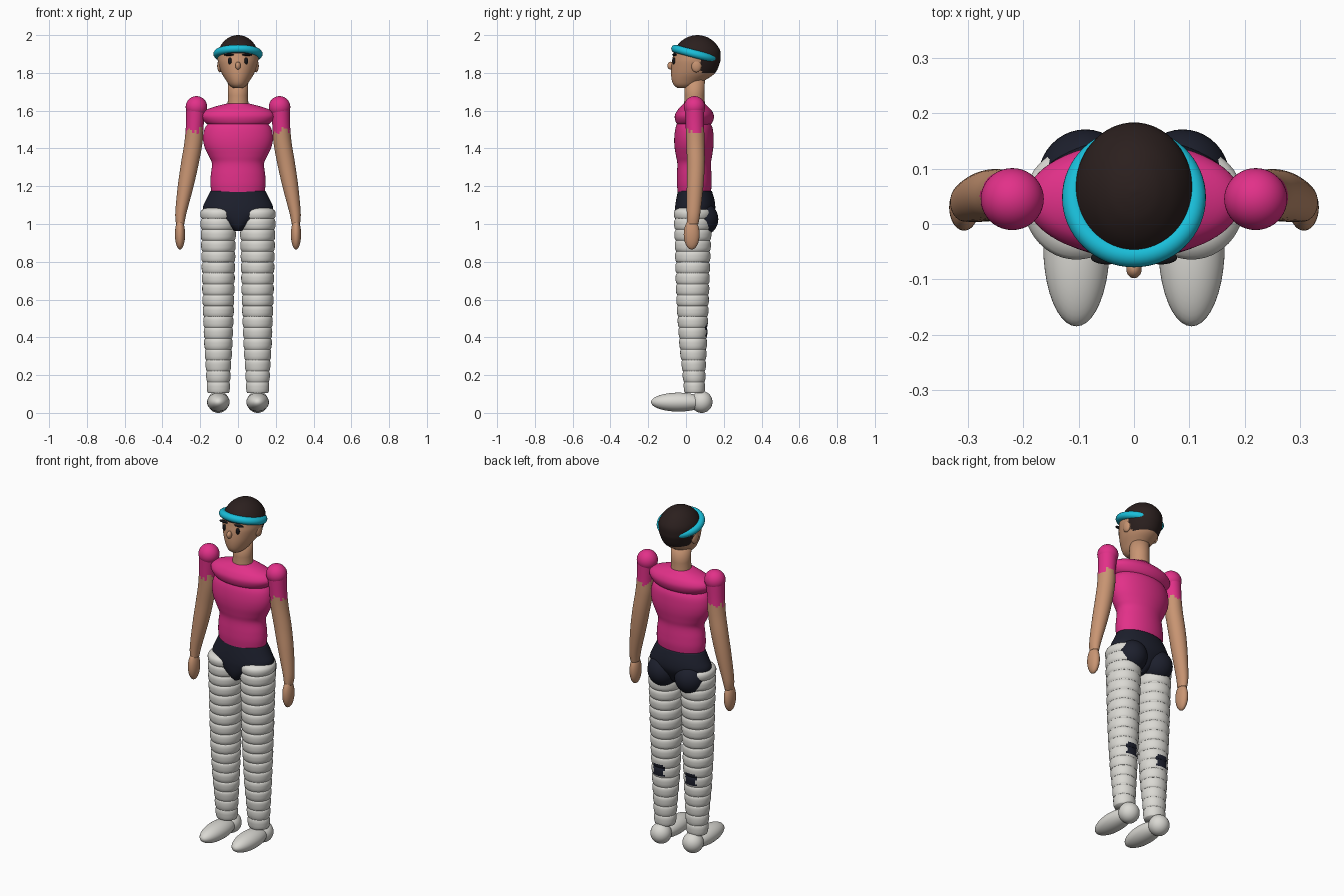
import bpy, bmesh, math, random
from mathutils import Vector

random.seed(4)
cube = bpy.data.objects.get("Cube")
if cube:
    bpy.data.objects.remove(cube, do_unlink=True)


def material(name, rgb):
    m = bpy.data.materials.new(name)
    m.use_nodes = True
    m.diffuse_color = (*rgb, 1)
    m.node_tree.nodes["Principled BSDF"].inputs["Base Color"].default_value = (*rgb, 1)
    return m


PINK = material("pink cloth", (0.76, 0.03, 0.25))
NAVY = material("navy cloth", (0.012, 0.014, 0.026))
HAIR = material("dark brown hair", (0.024, 0.014, 0.013))
SKIN = material("tan skin", (0.58, 0.30, 0.17))
WHITE = material("off white padding", (0.70, 0.69, 0.65))
CYAN = material("cyan band", (0.01, 0.52, 0.70))
BLACK = material("black eyes", (0.008, 0.008, 0.01))


def finish(bm, name, mats, rule=None):
    bmesh.ops.recalc_face_normals(bm, faces=bm.faces)
    for f in bm.faces:
        f.smooth = True
        if rule:
            f.material_index = rule(f.calc_center_median())
    me = bpy.data.meshes.new(name)
    bm.to_mesh(me)
    bm.free()
    for m in mats:
        me.materials.append(m)
    ob = bpy.data.objects.new(name, me)
    bpy.context.collection.objects.link(ob)
    return ob


def spline(keys, steps):
    """Smooth interpolation through the key sections."""
    out = []
    for i in range(len(keys) - 1):
        a, b, c, d = (Vector(keys[min(max(i + k, 0), len(keys) - 1)]) for k in (-1, 0, 1, 2))
        for s in range(steps):
            t = s / steps
            out.append(b + (c - a) * t / 2 + (a * 2 - b * 5 + c * 4 - d) * t * t / 2
                       + (b * 3 - a - c * 3 + d) * t ** 3 / 2)
    return out + [Vector(keys[-1])]


def loft(name, sections, mats, rule=None, segs=48):
    """Skin elliptical sections given as centre x, y, z and half sizes x, y."""
    bm = bmesh.new()
    rings = []
    for cx, cy, z, hx, hy in sections:
        rings.append([bm.verts.new((cx + hx * math.cos(a), cy + hy * math.sin(a), z))
                      for a in (2 * math.pi * k / segs for k in range(segs))])
    for lo, hi in zip(rings, rings[1:]):
        for k in range(segs):
            n = (k + 1) % segs
            bm.faces.new((lo[k], lo[n], hi[n], hi[k]))
    bm.faces.new(rings[0])
    bm.faces.new(rings[-1])
    return finish(bm, name, mats, rule)


def body(name, profile, mats, rule=None, steps=5, segs=64):
    """Loft centred on x = 0 from rows of z, half width, front y, back y."""
    keys = [(0, (f + b) / 2, z, w, (b - f) / 2) for z, w, f, b in profile]
    return loft(name, spline(keys, steps), mats, rule, segs)


def ball(name, centre, half, mat):
    bm = bmesh.new()
    bmesh.ops.create_uvsphere(bm, u_segments=40, v_segments=24, radius=1)
    bmesh.ops.scale(bm, vec=half, verts=bm.verts)
    bmesh.ops.translate(bm, vec=centre, verts=bm.verts)
    return finish(bm, name, [mat])


# Head: hair on the crown and back, skin on the face
body("head", [
    (1.72, .025, -.045, .03), (1.735, .045, -.064, .06), (1.76, .063, -.075, .10),
    (1.80, .087, -.079, .155), (1.85, .104, -.076, .178), (1.88, .108, -.071, .183),
    (1.92, .104, -.062, .180), (1.96, .081, -.034, .153), (1.985, .052, 0, .12),
    (1.996, .027, .03, .09), (2.0, .004, .056, .064)],
    [SKIN, HAIR], lambda c: int(c.z > 1.905 or (c.y > .08 and c.z > 1.80)))
loft("neck", [(0, .045, z, w, w) for z, w in ((1.59, .06), (1.63, .055), (1.68, .053), (1.78, .055))], [SKIN])
ball("nose", (0, -.081, 1.838), (.014, .017, .021), SKIN)

# Headband, raised at the front
bpy.ops.mesh.primitive_torus_add(major_radius=.109, minor_radius=.021, major_segments=64,
                                 minor_segments=20, location=(0, .048, 1.90), rotation=(-.26, 0, 0))
band = bpy.context.object
band.name = "headband"
band.data.materials.append(CYAN)
bpy.ops.object.shade_smooth_by_angle()

# Torso and the wide shoulder yoke above it
body("torso", [
    (1.16, .139, -.043, .13), (1.21, .146, -.048, .136), (1.26, .144, -.048, .135),
    (1.32, .138, -.046, .132), (1.36, .155, -.053, .138), (1.41, .178, -.061, .145),
    (1.46, .185, -.062, .146), (1.51, .174, -.055, .14), (1.55, .14, -.04, .12)], [PINK])
body("shoulder_yoke", [
    (1.515, .13, -.03, .115), (1.535, .172, -.052, .138), (1.57, .195, -.06, .148),
    (1.60, .176, -.047, .137), (1.622, .12, -.027, .115), (1.637, .062, -.013, .1)], [PINK])

# Briefs
body("briefs", [
    (.962, .018, -.03, .08), (.985, .052, -.048, .11), (1.02, .108, -.058, .13),
    (1.06, .175, -.06, .15), (1.09, .185, -.058, .155), (1.13, .168, -.052, .15),
    (1.175, .146, -.043, .137)], [NAVY])


def leg_sections(s, count=17, bottom=.105, top=1.085):
    """Stacked puffy rings, tapering towards the ankle."""
    taper = spline([(.06, .055, .045), (.074, .072, .038), (.084, .086, .035),
                    (.09, .094, .036), (.096, .102, .037)], 20)
    out = []
    for r in range(count):
        for t in (0, .06, .2, .4, .6, .8, .94, 1):
            h = (r + t) / count
            hx, hy, cy = taper[round(h * (len(taper) - 1))]
            puff = 1 - .08 * abs(2 * t - 1) ** 4
            if r == count - 1 and t > .5:
                puff = 1 - .3 * (2 * t - 1) ** 3
            out.append((s * .104, cy, bottom + h * (top - bottom), hx * puff, hy * puff))
    return out


for s, side in ((1, "left"), (-1, "right")):
    # Face details
    ball(side + "_ear", (s * .096, .055, 1.837), (.014, .027, .034), SKIN)
    ball(side + "_eye", (s * .043, -.063, 1.863), (.011, .009, .018), BLACK)
    ball(side + "_brow", (s * .048, -.061, 1.896), (.03, .012, .006), BLACK)

    # Arm with a ragged sleeve edge, shoulder cap and hand
    ball(side + "_shoulder", (s * .22, .045, 1.62), (.057, .056, .057), PINK)
    keys = [(.306, .035, 1.0, .022, .03), (.302, .04, 1.06, .03, .036),
            (.277, .048, 1.2, .042, .044), (.255, .052, 1.32, .047, .047),
            (.236, .05, 1.43, .048, .048), (.229, .047, 1.52, .047, .049),
            (.222, .045, 1.62, .052, .052)]
    jag = [random.uniform(1.475, 1.515) for _ in range(24)]

    def sleeve(c, s=s, jag=jag):
        a = math.atan2(c.y - .047, c.x - s * .23)
        return int(c.z > jag[int((a / math.tau + .5) * 24) % 24])

    loft(side + "_arm", [(s * k[0], *k[1:]) for k in spline(keys, 12)], [SKIN, PINK], sleeve)
    ball(side + "_hand", (s * .307, .03, .945), (.027, .042, .08), SKIN)

    # Buttock, padded leg with a worn patch behind the knee, and shoe
    ball(side + "_buttock", (s * .088, .08, 1.026), (.086, .091, .091), NAVY)
    loft(side + "_leg", leg_sections(s), [WHITE, NAVY],
         lambda c, s=s: int(c.y > .06 and abs(c.x - s * .104) < .034 and .41 < c.z < .475))
    ball(side + "_heel", (s * .104, .083, .058), (.057, .057, .058), WHITE)
    ball(side + "_shoe", (s * .104, -.04, .057), (.06, .145, .05), WHITE)
